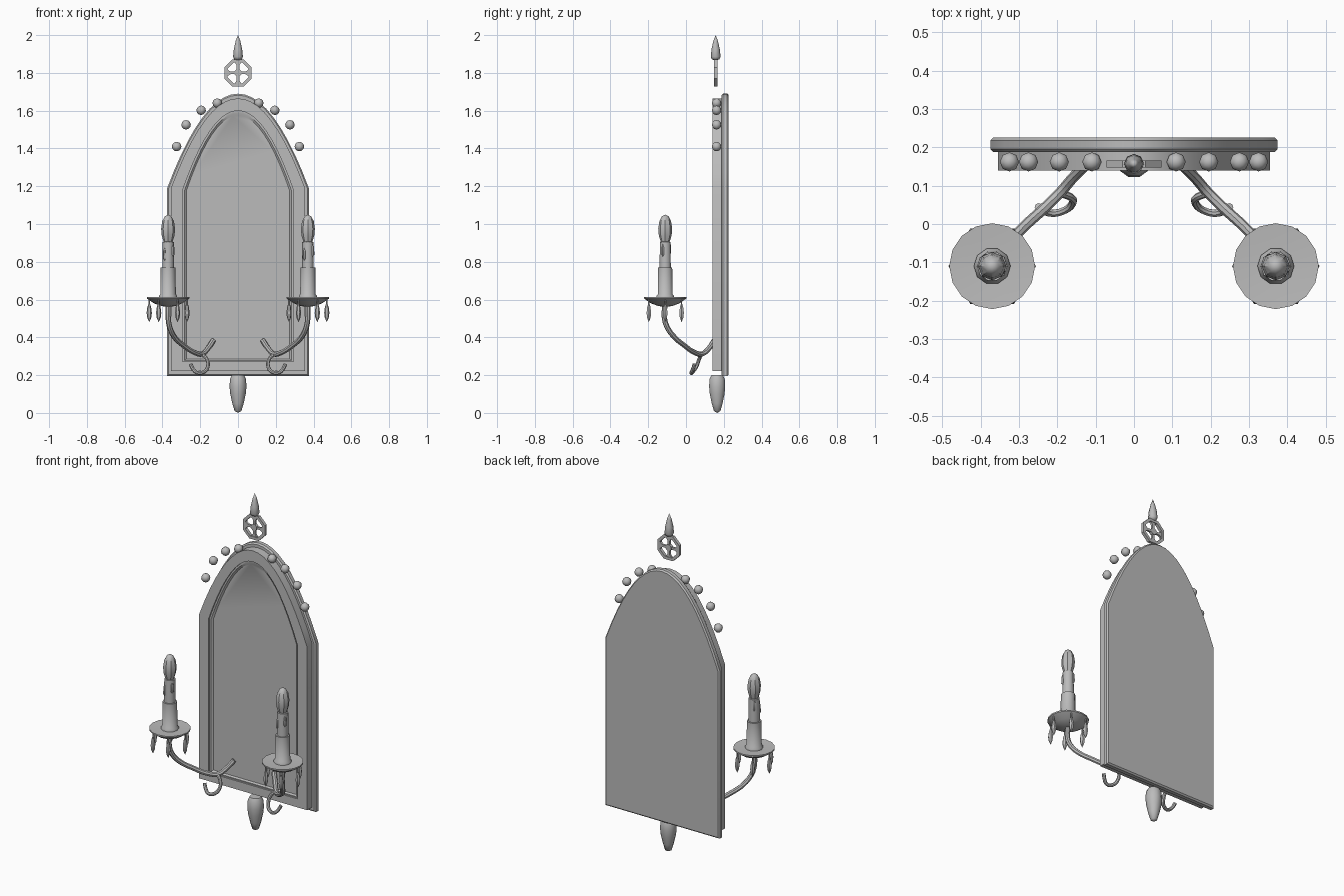
import bpy, bmesh, math
from mathutils import Vector

if "Cube" in bpy.data.objects:
    bpy.data.objects.remove(bpy.data.objects["Cube"])

grey = bpy.data.materials.new("pewter grey")
grey.diffuse_color = (0.5, 0.5, 0.5, 1)
grey.use_nodes = True
grey.node_tree.nodes["Principled BSDF"].inputs["Base Color"].default_value = grey.diffuse_color


def finish(ob, angle=35):
    if not ob.data.materials:
        ob.data.materials.append(grey)
    bpy.ops.object.select_all(action='DESELECT')
    ob.select_set(True)
    bpy.context.view_layer.objects.active = ob
    bpy.ops.object.shade_smooth_by_angle(angle=math.radians(angle))
    return ob


def from_bmesh(name, bm, angle=35):
    bmesh.ops.recalc_face_normals(bm, faces=bm.faces)
    me = bpy.data.meshes.new(name)
    bm.to_mesh(me)
    bm.free()
    ob = bpy.data.objects.new(name, me)
    bpy.context.collection.objects.link(ob)
    return finish(ob, angle)


def lathe(name, profile, centre, sides, angle=35):
    """Revolve (radius, z) points about a vertical axis."""
    bm = bmesh.new()
    rings = []
    for r, z in profile:
        n = 1 if r == 0 else sides
        rings.append([bm.verts.new((centre[0] + r * math.cos(2 * math.pi * i / sides),
                                    centre[1] + r * math.sin(2 * math.pi * i / sides),
                                    centre[2] + z)) for i in range(n)])
    for a, b in zip(rings, rings[1:]):
        for i in range(sides):
            j = (i + 1) % sides
            quad = [a[i % len(a)], a[j % len(a)], b[j % len(b)], b[i % len(b)]]
            bm.faces.new(list(dict.fromkeys(quad)))
    return from_bmesh(name, bm, angle)


def arch(w, bottom, spring, top, n=10):
    """Outline with straight sides and a parabolic head."""
    pts = [(-w, bottom), (w, bottom)]
    for i in range(2 * n + 1):
        t = 1 - i / n
        pts.append((w * t, top - (top - spring) * t * t))
    return pts


def loft(name, sections, cap_start=True, cap_end=True):
    """Bridge (outline, y) sections that share a point count."""
    bm = bmesh.new()
    rings = [[bm.verts.new((x, y, z)) for x, z in pts] for pts, y in sections]
    for a, b in zip(rings, rings[1:]):
        for i in range(len(a)):
            j = (i + 1) % len(a)
            bm.faces.new((a[i], a[j], b[j], b[i]))
    if cap_start:
        bm.faces.new(rings[0])
    if cap_end:
        bm.faces.new(rings[-1])
    return from_bmesh(name, bm)


def tube(name, points, radius):
    cu = bpy.data.curves.new(name, 'CURVE')
    cu.dimensions = '3D'
    cu.bevel_depth = radius
    cu.bevel_resolution = 2
    cu.use_fill_caps = True
    sp = cu.splines.new('BEZIER')
    sp.resolution_u = 4
    sp.bezier_points.add(len(points) - 1)
    for bp, p in zip(sp.bezier_points, points):
        bp.co = p
        bp.handle_left_type = bp.handle_right_type = 'AUTO'
    ob = bpy.data.objects.new(name, cu)
    bpy.context.collection.objects.link(ob)
    bpy.ops.object.select_all(action='DESELECT')
    ob.select_set(True)
    bpy.context.view_layer.objects.active = ob
    bpy.ops.object.convert(target='MESH')
    return finish(bpy.context.object)


# Back board with rounded edges
outer = arch(0.375, 0.195, 1.19, 1.69)
slim = arch(0.367, 0.203, 1.19, 1.682)
loft("back_board", [(slim, 0.188), (outer, 0.196), (outer, 0.218), (slim, 0.226)])

# Front frame, stepped moulding and recessed mirror
frame = arch(0.355, 0.222, 1.19, 1.665)
lip = arch(0.293, 0.272, 1.18, 1.60)
step = arch(0.282, 0.278, 1.18, 1.588)
glass = arch(0.272, 0.286, 1.18, 1.575)
loft("mirror_frame", [(frame, 0.19), (frame, 0.14), (lip, 0.14), (lip, 0.15),
                      (step, 0.15), (glass, 0.158)])

# Beads following the arch
for side in (-1, 1):
    for x, z in ((0.325, 1.41), (0.275, 1.525), (0.195, 1.602), (0.11, 1.64)):
        prof = [(0.025 * math.sin(math.pi * i / 6) if 0 < i < 6 else 0,
                 -0.025 * math.cos(math.pi * i / 6)) for i in range(7)]
        lathe("bead", prof, (side * x, 0.162, z), 8, 50)

# Pendant below and spike above
lathe("bottom_pendant", [(0, 0), (0.018, 0.01), (0.03, 0.05), (0.041, 0.1), (0.045, 0.14),
                         (0.042, 0.18), (0.032, 0.2), (0, 0.2)], (0, 0.165, 0), 10, 50)
lathe("top_spike", [(0, 1.865), (0.02, 1.872), (0.026, 1.885), (0.022, 1.925), (0.012, 1.97),
                    (0, 2.0)], (0, 0.157, 0), 8, 50)

# Pierced wheel: octagonal rim, four flared spokes and a hub
def ngon(r, n=8):
    return [(r * math.cos(2 * math.pi * (i + 0.5) / n),
             1.80 + r * math.sin(2 * math.pi * (i + 0.5) / n)) for i in range(n)]

rim_out, rim_in = ngon(0.078), ngon(0.060)
loft("wheel_rim", [(rim_out, 0.148), (rim_out, 0.166), (rim_in, 0.166), (rim_in, 0.148),
                   (rim_out, 0.148)], False, False)
loft("wheel_hub", [(ngon(0.02), 0.148), (ngon(0.02), 0.166)])
for k in range(4):
    a = k * math.pi / 2
    spoke = [(0.01, -0.007), (0.04, -0.007), (0.062, -0.022),
             (0.062, 0.022), (0.04, 0.007), (0.01, 0.007)]
    pts = [(u * math.cos(a) - v * math.sin(a), 1.80 + u * math.sin(a) + v * math.cos(a))
           for u, v in spoke]
    loft("wheel_spoke", [(pts, 0.151), (pts, 0.163)])

# Candle arms, one each side
for s in (-1, 1):
    cx, cy = s * 0.37, -0.11
    arm = [(0.13, 0.15, 0.385), (0.16, 0.12, 0.34), (0.19, 0.085, 0.312), (0.23, 0.045, 0.32),
           (0.29, -0.01, 0.358), (0.335, -0.06, 0.40), (0.362, -0.10, 0.455),
           (0.37, -0.115, 0.51), (0.37, -0.11, 0.58)]
    tube("candle_arm", [(s * x, y, z) for x, y, z in arm], 0.014)
    curl = [(0.19, 0.08, 0.31), (0.165, 0.07, 0.285), (0.16, 0.055, 0.245), (0.18, 0.036, 0.217),
            (0.215, 0.028, 0.212), (0.24, 0.038, 0.235), (0.25, 0.045, 0.258)]
    tube("arm_curl", [(s * x, y, z) for x, y, z in curl], 0.010)
    # Drip dish
    lathe("drip_dish", [(0, 0.563), (0.035, 0.565), (0.075, 0.58), (0.112, 0.605),
                        (0.112, 0.613), (0.05, 0.609), (0, 0.609)], (cx, cy, 0), 16)
    # Sleeve, candle and flame bulb
    lathe("candle_sleeve", [(0, 0.605), (0.048, 0.605), (0.048, 0.62), (0.041, 0.628),
                            (0.039, 0.77), (0, 0.77)], (cx, cy, 0), 10, 40)
    lathe("candle", [(0, 0.76), (0.031, 0.76), (0.030, 0.905), (0, 0.91)], (cx, cy, 0), 10, 40)
    lathe("flame_bulb", [(0, 0.90), (0.022, 0.90), (0.034, 0.94), (0.037, 0.975), (0.031, 1.015),
                         (0.018, 1.04), (0, 1.05)], (cx, cy, 0), 8, 40)
    # Wax drips
    for ang, z in ((-0.5, 0.86), (2.2, 0.87), (4.0, 0.84)):
        lathe("wax_drip", [(0, -0.035), (0.009, -0.022), (0.007, 0.02), (0, 0.035)],
              (cx + 0.029 * math.cos(ang), cy + 0.029 * math.sin(ang), z), 6, 50)
    # Hanging crystals
    for k in range(6):
        a = k * math.pi / 3
        lathe("crystal", [(0, 0.48), (0.011, 0.505), (0.014, 0.53), (0.010, 0.56), (0.004, 0.578),
                          (0.004, 0.605), (0, 0.605)],
              (cx + 0.1 * math.cos(a), cy + 0.1 * math.sin(a), 0), 6, 30)
